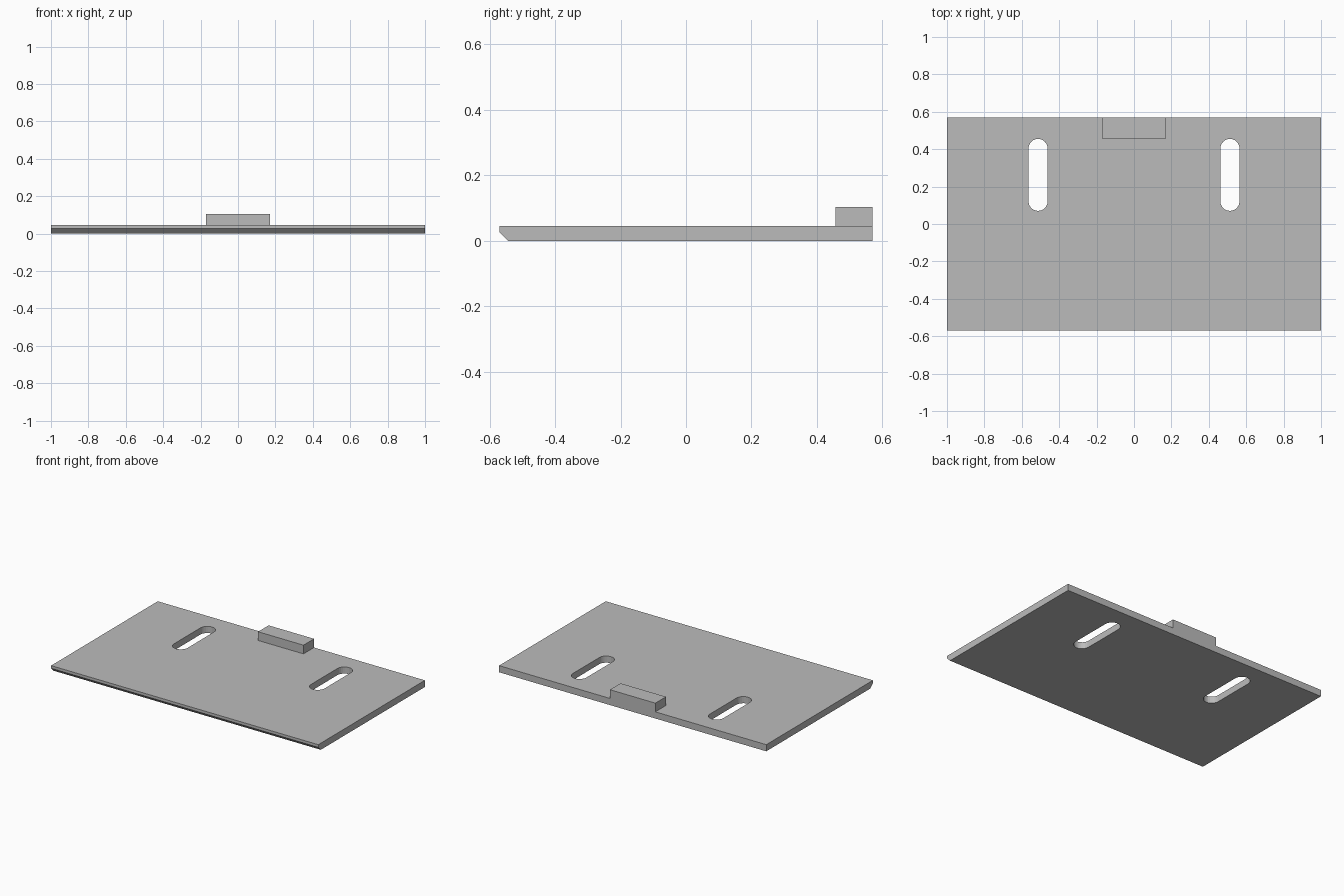
import bpy, bmesh, math
from mathutils import Vector

if "Cube" in bpy.data.objects:
    bpy.data.objects.remove(bpy.data.objects["Cube"])

HALF_X, HALF_Y, THICK, CHAMFER = 1.0, 0.57, 0.045, 0.027

grey = bpy.data.materials.new("plain grey")
grey.use_nodes = True
colour = (0.5, 0.5, 0.5, 1)
grey.diffuse_color = colour
grey.node_tree.nodes["Principled BSDF"].inputs["Base Color"].default_value = colour


def prism(name, outline, direction):
    """Extrude a closed outline of 3D points into a solid."""
    bm = bmesh.new()
    face = bm.faces.new([bm.verts.new(p) for p in outline])
    side = bmesh.ops.extrude_face_region(bm, geom=[face], use_keep_orig=True)
    moved = [g for g in side["geom"] if isinstance(g, bmesh.types.BMVert)]
    bmesh.ops.translate(bm, verts=moved, vec=Vector(direction))
    bmesh.ops.recalc_face_normals(bm, faces=bm.faces)
    mesh = bpy.data.meshes.new(name)
    bm.to_mesh(mesh)
    bm.free()
    mesh.materials.append(grey)
    obj = bpy.data.objects.new(name, mesh)
    bpy.context.collection.objects.link(obj)
    return obj


# Base plate, with the lower front edge chamfered
profile = [(-HALF_Y + CHAMFER, 0), (HALF_Y, 0), (HALF_Y, THICK),
           (-HALF_Y, THICK), (-HALF_Y, CHAMFER)]
plate = prism("base_plate", [(-HALF_X, y, z) for y, z in profile], (2 * HALF_X, 0, 0))


# Rounded slots through the plate
def slot_outline(cx, y0, y1, r, steps=12):
    points = []
    for cy, start in ((y1 - r, 0), (y0 + r, math.pi)):
        for i in range(steps + 1):
            a = start + math.pi * i / steps
            points.append((cx + r * math.cos(a), cy + r * math.sin(a), -0.1))
    return points


for side, sign in (("left", 1), ("right", -1)):
    cutter = prism(side + "_slot_cutter",
                   slot_outline(sign * 0.513, 0.07, 0.455, 0.051), (0, 0, 0.3))
    cutter.hide_render = True
    cutter.hide_set(True)
    cut = plate.modifiers.new(side + "_slot", 'BOOLEAN')
    cut.operation = 'DIFFERENCE'
    cut.solver = 'EXACT'
    cut.object = cutter

# Raised tab at the middle of the back edge
tab = [(-0.17, 0.457, THICK), (0.17, 0.457, THICK),
       (0.17, HALF_Y, THICK), (-0.17, HALF_Y, THICK)]
prism("back_tab", tab, (0, 0, 0.059))
